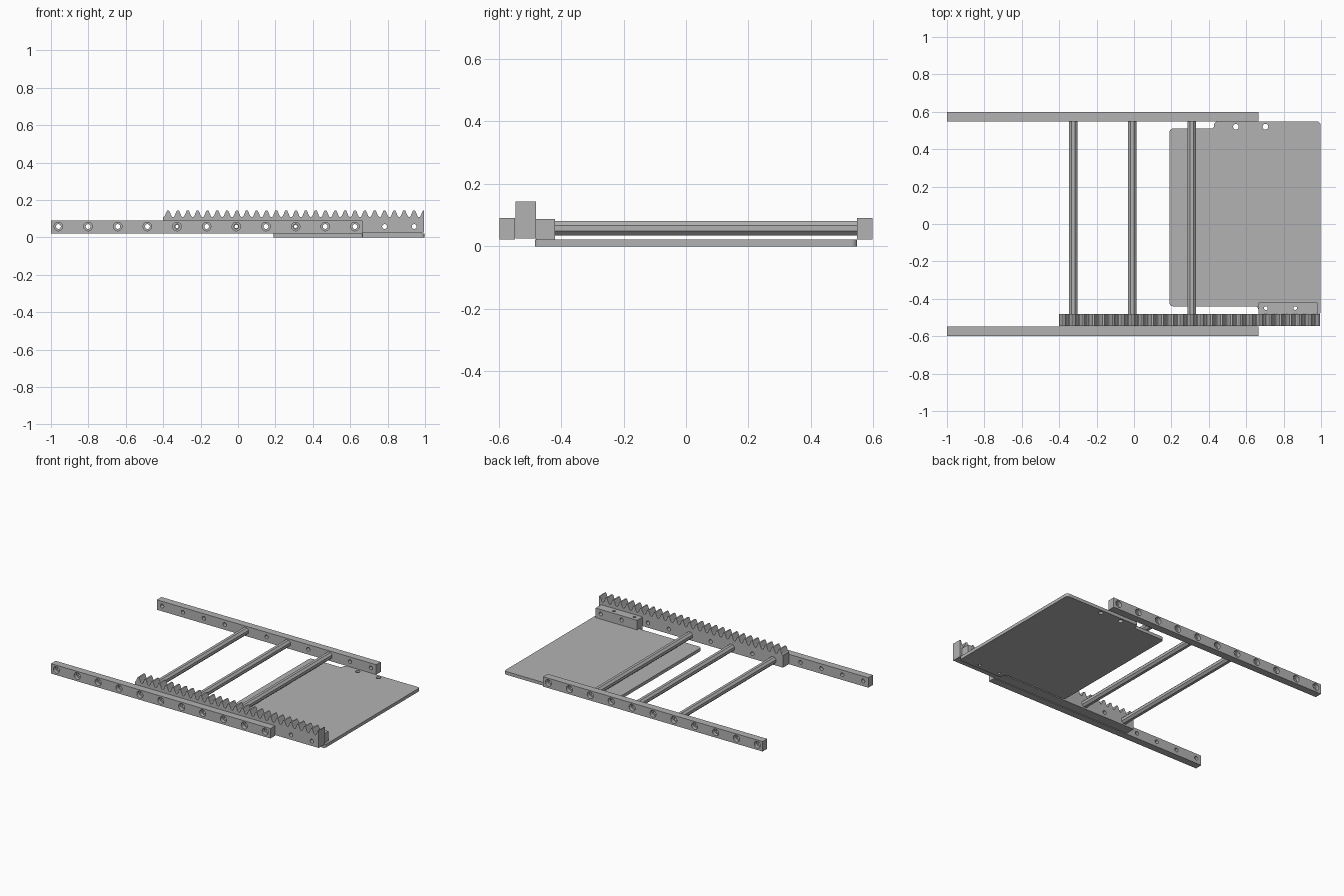
import bpy, bmesh
from math import pi, cos, sin
from mathutils import Matrix, Vector

cube = bpy.data.objects.get("Cube")
if cube:
    bpy.data.objects.remove(cube, do_unlink=True)

grey = bpy.data.materials.new("plain grey")
grey.use_nodes = True
colour = (0.45, 0.45, 0.45, 1)
grey.diffuse_color = colour
grey.node_tree.nodes["Principled BSDF"].inputs["Base Color"].default_value = colour

PITCH = 0.1585                      # hole spacing
HOLE_Z = 0.058
hole_x = [-0.96 + PITCH * i for i in range(13)]


def to_object(name, bm):
    bmesh.ops.recalc_face_normals(bm, faces=bm.faces)
    mesh = bpy.data.meshes.new(name)
    bm.to_mesh(mesh)
    bm.free()
    mesh.materials.append(grey)
    obj = bpy.data.objects.new(name, mesh)
    bpy.context.collection.objects.link(obj)
    return obj


def extrude(name, points, vector):
    bm = bmesh.new()
    face = bm.faces.new([bm.verts.new(p) for p in points])
    new = bmesh.ops.extrude_face_region(bm, geom=[face])["geom"]
    bmesh.ops.translate(bm, vec=vector,
                        verts=[v for v in new if isinstance(v, bmesh.types.BMVert)])
    return to_object(name, bm)


def box(name, x, y, z):
    return extrude(name, [(x[0], y[0], z[0]), (x[1], y[0], z[0]),
                          (x[1], y[1], z[0]), (x[0], y[1], z[0])], (0, 0, z[1] - z[0]))


def cylinders(name, centres, radius, length, axis="Y", sides=20):
    bm = bmesh.new()
    turn = Matrix.Rotation(pi / 2, 4, "X") if axis == "Y" else Matrix()
    spin = Matrix.Rotation(pi / sides, 4, "Z")
    for c in centres:
        bmesh.ops.create_cone(bm, cap_ends=True, segments=sides, radius1=radius,
                              radius2=radius, depth=length,
                              matrix=Matrix.Translation(c) @ turn @ spin)
    return to_object(name, bm)


def drill(obj, centres, radius, length, axis="Y"):
    cutter = cylinders("cutter", centres, radius, length, axis)
    cutter.hide_render = True
    mod = obj.modifiers.new("holes", "BOOLEAN")
    mod.operation = "DIFFERENCE"
    mod.solver = "EXACT"
    mod.object = cutter
    bpy.context.view_layer.objects.active = obj
    bpy.ops.object.modifier_apply(modifier=mod.name)
    bpy.data.objects.remove(cutter, do_unlink=True)


def rounded(corners, z, steps=4):
    """Round each (x, y, radius) corner with a short curve."""
    out = []
    for i, (x, y, r) in enumerate(corners):
        p = Vector((x, y, z))
        before = Vector((*corners[i - 1][:2], z)) - p
        after = Vector((*corners[(i + 1) % len(corners)][:2], z)) - p
        a, b = before.normalized() * r, after.normalized() * r
        for s in range(steps + 1):
            t = s / steps * pi / 2
            out.append(p + a * (1 - sin(t)) + b * (1 - cos(t)))
    return out


# Side rails with counterbored holes on their outer faces
for side, label in ((-1, "right_side"), (1, "left_side")):
    name = "front_rail" if side < 0 else "back_rail"
    rail = box(name, (-1, 0.665), sorted((side * 0.548, side * 0.598)), (0.022, 0.09))
    drill(rail, [(x, side * 0.573, HOLE_Z) for x in hole_x[:11]], 0.013, 0.2)
    drill(rail, [(x, side * 0.598, HOLE_Z) for x in hole_x[:11]], 0.023, 0.05)

# Toothed rack beside the front rail, ending in half a tooth
start, end, tooth = -0.4, 0.995, 0.0526
flank = [(-0.024, 0.108), (-0.018, 0.114), (-0.008, 0.138), (-0.005, 0.144)]
shape = flank + [(-x, z) for x, z in reversed(flank)]
profile = [(start, 0.025), (start, 0.108)]
for k in range(27):
    centre = start + tooth * (k + 0.5)
    profile += [(centre + x, z) for x, z in shape if centre + x < end - 0.001]
profile += [(end, 0.144), (end, 0.025)]
rack = extrude("toothed_rack", [(x, -0.546, z) for x, z in profile], (0, 0.066, 0))
drill(rack, [(x, -0.513, HOLE_Z) for x in hole_x[4:]], 0.013, 0.2)

# Cross rods, bored through their length
for i, n in enumerate((4, 6, 8)):
    centre = (hole_x[n], 0.034, HOLE_Z)
    rod = cylinders("cross_rod_%d" % (i + 1), [centre], 0.0245, 1.028, sides=8)
    drill(rod, [centre], 0.009, 1.2)

# Bracket joining the rack to the plate
low_holes = [(0.705, -0.45, 0.04), (0.862, -0.45, 0.04)]
bracket = box("plate_bracket", (0.665, 0.98), (-0.48, -0.42), (0.022, 0.088))
drill(bracket, [(x, -0.45, HOLE_Z) for x in hole_x[11:]], 0.013, 0.2)
drill(bracket, low_holes, 0.01, 0.3, "Z")

# Base plate with stepped, rounded outline
outline = rounded([(0.19, -0.44, 0.018), (0.665, -0.44, 0.018), (0.665, -0.484, 0.005),
                   (0.997, -0.484, 0.015), (0.997, 0.548, 0.018), (0.428, 0.548, 0.018),
                   (0.428, 0.51, 0.016), (0.19, 0.51, 0.018)], 0)
plate = extrude("base_plate", outline, (0, 0, 0.022))
drill(plate, low_holes, 0.01, 0.3, "Z")
drill(plate, [(0.545, 0.52, 0), (0.703, 0.52, 0)], 0.015, 0.3, "Z")
